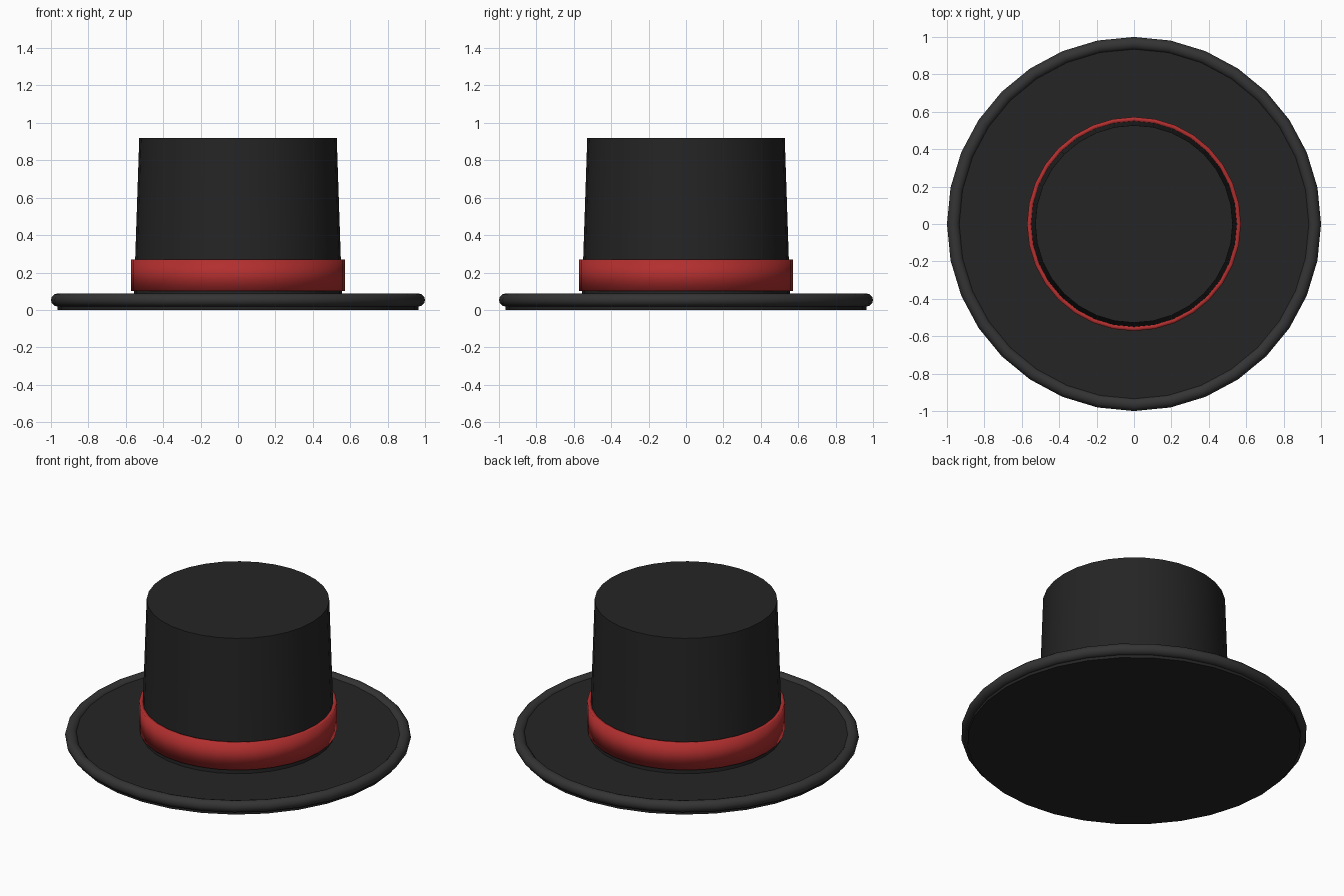
import bpy
from math import radians

if "Cube" in bpy.data.objects:
    bpy.data.objects.remove(bpy.data.objects["Cube"])

SIDES = 32


def material(name, color):
    m = bpy.data.materials.new(name)
    m.diffuse_color = (*color, 1)
    m.use_nodes = True
    m.node_tree.nodes["Principled BSDF"].inputs["Base Color"].default_value = m.diffuse_color
    return m


felt = material("black_felt", (0.018, 0.018, 0.018))
edge = material("edge_trim", (0.034, 0.034, 0.034))
red = material("red_ribbon", (0.45, 0.028, 0.028))


def finish(name, mat):
    ob = bpy.context.object
    ob.name = name
    ob.data.materials.append(mat)
    bpy.ops.object.shade_smooth_by_angle(angle=radians(35))
    return ob


def drum(name, r_bottom, r_top, z0, z1, mat, fill='NGON'):
    bpy.ops.mesh.primitive_cone_add(
        vertices=SIDES, radius1=r_bottom, radius2=r_top, depth=z1 - z0,
        end_fill_type=fill, location=(0, 0, (z0 + z1) / 2),
        rotation=(0, 0, 0))
    return finish(name, mat)


# Flat brim and the slightly tapered crown
drum("brim", 0.965, 0.965, 0.0, 0.07, felt)
drum("crown", 0.557, 0.528, 0.06, 0.92, felt)

# Rounded edge around the brim
bpy.ops.mesh.primitive_torus_add(
    major_segments=SIDES, minor_segments=12,
    major_radius=0.965, minor_radius=0.035, location=(0, 0, 0.053))
finish("brim_edge", edge)

# Ribbon: open tube thickened inwards so it has a thin top edge
band = drum("ribbon", 0.572, 0.572, 0.10, 0.27, red, 'NOTHING')
shell = band.modifiers.new("thickness", 'SOLIDIFY')
shell.thickness = 0.024
shell.offset = -1
